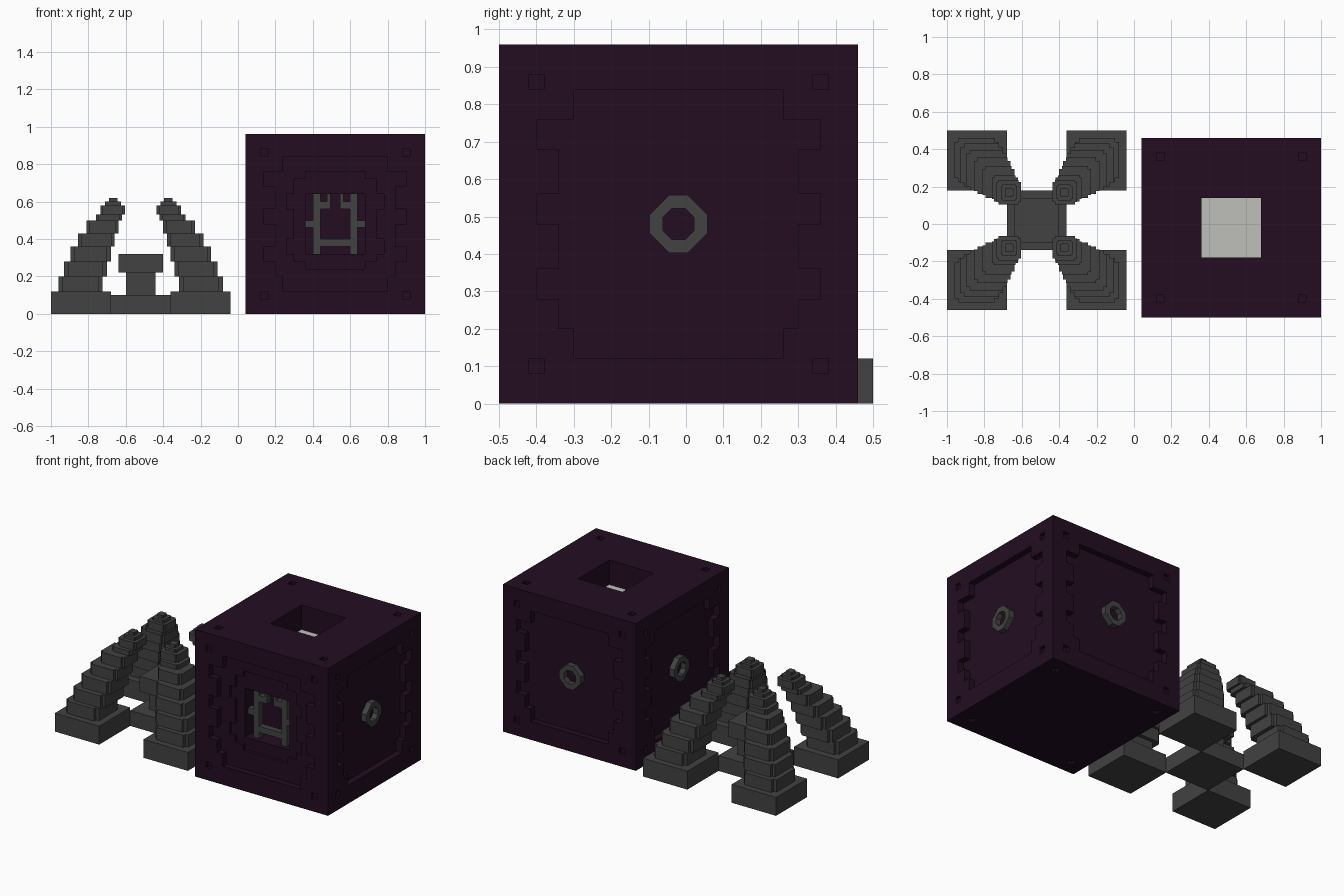
import bpy, bmesh, math
from mathutils import Matrix, Vector

old = bpy.data.objects.get("Cube")
if old:
    bpy.data.objects.remove(old, do_unlink=True)


def material(name, rgb):
    m = bpy.data.materials.new(name)
    m.use_nodes = True
    m.diffuse_color = (*rgb, 1)
    m.node_tree.nodes["Principled BSDF"].inputs["Base Color"].default_value = (*rgb, 1)
    return m


PURPLE = material("dark purple", (0.0168, 0.0040, 0.0155))
GREY = material("charcoal grey", (0.054, 0.054, 0.054))
PALE = material("pale grey", (0.52, 0.53, 0.50))


def finish(bm, name, mat):
    bmesh.ops.recalc_face_normals(bm, faces=bm.faces)
    me = bpy.data.meshes.new(name)
    bm.to_mesh(me)
    bm.free()
    me.materials.append(mat)
    ob = bpy.data.objects.new(name, me)
    bpy.context.collection.objects.link(ob)
    return ob


def prism(bm, pts, w0, w1, mat=Matrix()):
    """Extrude a (u, v) outline from w0 to w1 and place it with a matrix."""
    a = [bm.verts.new(mat @ Vector((u, v, w0))) for u, v in pts]
    b = [bm.verts.new(mat @ Vector((u, v, w1))) for u, v in pts]
    bm.faces.new(a)
    bm.faces.new(b)
    for i in range(len(pts)):
        j = (i + 1) % len(pts)
        bm.faces.new((a[i], a[j], b[j], b[i]))


def rect(u0, u1, v0, v1):
    return [(u0, v0), (u1, v0), (u1, v1), (u0, v1)]


def mirrored(half):
    return half + [(-u, v) for u, v in reversed(half)]


# ---- cube: six faces, each with u right, v up, w outward from the centre
H = 0.48
CENTRE = Matrix.Translation((0.52, -0.02, H))
FRONT = CENTRE @ Matrix.Rotation(math.pi / 2, 4, 'X')
SIDES = [CENTRE @ Matrix.Rotation(k * math.pi / 2, 4, 'Z')
         @ Matrix.Rotation(math.pi / 2, 4, 'X') for k in range(4)]
TOP = CENTRE
BOTTOM = CENTRE @ Matrix.Rotation(math.pi, 4, 'X')

PANEL = mirrored([(.28, .36), (.28, .28), (.38, .28), (.38, .20), (.32, .20),
                  (.32, .08), (.38, .08), (.38, 0), (.32, 0), (.32, -.12),
                  (.38, -.12), (.38, -.20), (.32, -.20), (.32, -.28),
                  (.28, -.28), (.28, -.36)])
INNER_PANEL = mirrored([(.16, .28), (.16, .24), (.22, .24), (.22, .16), (.26, .16),
                        (.26, .08), (.22, .08), (.22, -.08), (.26, -.08),
                        (.26, -.16), (.22, -.16), (.22, -.20), (.16, -.20),
                        (.16, -.24)])

bm = bmesh.new()
prism(bm, rect(-H, H, -H, H), -H, H, CENTRE)
cube = finish(bm, "cube_body", PURPLE)


def carve(bm):
    cutter = finish(bm, "cutter", PURPLE)
    cutter.hide_render = True
    mod = cube.modifiers.new("carve", 'BOOLEAN')
    mod.operation = 'DIFFERENCE'
    mod.solver = 'EXACT'
    mod.object = cutter
    bpy.context.view_layer.objects.active = cube
    bpy.ops.object.modifier_apply(modifier=mod.name)
    bpy.data.objects.remove(cutter, do_unlink=True)


# recessed side panels, corner rivet holes and the top shaft
bm = bmesh.new()
for face in SIDES:
    prism(bm, PANEL, H - .04, H + .05, face)
for face in SIDES + [TOP, BOTTOM]:
    for su in (-1, 1):
        for sv in (-1, 1):
            u, v = su * .38, sv * .38
            prism(bm, rect(u - .02, u + .02, v - .02, v + .02), H - .02, H + .05, face)
prism(bm, rect(-.16, .16, -.16, .16), H - .165, H + .05, TOP)
carve(bm)

# second tier of the front panel, then the front opening
bm = bmesh.new()
prism(bm, INNER_PANEL, H - .06, H + .05, FRONT)
carve(bm)
bm = bmesh.new()
prism(bm, rect(-.16, .16, -.16, .16), H - .16, H + .05, FRONT)
carve(bm)

# pale plate at the bottom of the top shaft
bm = bmesh.new()
prism(bm, rect(-.16, .16, -.16, .16), H - .166, H - .16, TOP)
finish(bm, "shaft_floor", PALE)

# emblem standing in the front opening
bm = bmesh.new()
for s in (-1, 1):
    for u0, u1, v0, v1 in ((.08, .12, -.16, .16), (.12, .16, -.02, .02),
                           (.04, .08, .08, .12), (.025, .043, .08, .16)):
        prism(bm, rect(s * u0, s * u1, v0, v1), H - .13, H - .09, FRONT)
prism(bm, rect(-.08, .08, -.12, -.08), H - .13, H - .09, FRONT)
finish(bm, "front_emblem", GREY)


# octagonal rings on the other three sides
def octagon(r, flat):
    q = [(flat, r), (r, flat), (r, -flat), (flat, -r)]
    return mirrored(q)


def ring(name, face):
    bm = bmesh.new()
    loops = [[bm.verts.new(face @ Vector((u, v, w))) for u, v in pts]
             for pts, w in ((octagon(.078, .024), H - .045), (octagon(.078, .024), H - .004),
                            (octagon(.042, .018), H - .004), (octagon(.042, .018), H - .045))]
    for k in range(4):
        a, b = loops[k], loops[(k + 1) % 4]
        for i in range(8):
            j = (i + 1) % 8
            bm.faces.new((a[i], a[j], b[j], b[i]))
    finish(bm, name, GREY)


for name, face in zip(("left_ring", "back_ring", "right_ring"), SIDES[1:]):
    ring(name, face)

# ---- clawed stand: base, column and cap
STAND = Matrix.Translation((-0.52, 0.02, 0))
bm = bmesh.new()
prism(bm, rect(-.16, .16, -.16, .16), 0, .10, STAND)
finish(bm, "stand_base", GREY)
bm = bmesh.new()
prism(bm, rect(-.08, .08, -.08, .08), .10, .22, STAND)
finish(bm, "stand_column", GREY)
bm = bmesh.new()
prism(bm, rect(-.12, .12, -.12, .12), .22, .32, STAND)
finish(bm, "stand_cap", GREY)


def notched(a, b, n):
    """Square from a to b on both axes with its corners notched by n."""
    return [(a + n, a), (b - n, a), (b - n, a + n), (b, a + n), (b, b - n), (b - n, b - n),
            (b - n, b), (a + n, b), (a + n, b - n), (a, b - n), (a, a + n), (a + n, a + n)]


# claws: stacked blocks leaning in to the middle (inner, outer, bottom, top)
STEPS = [(.205, .44, .12, .20), (.18, .41, .20, .28), (.16, .375, .28, .36),
         (.14, .335, .36, .43), (.12, .29, .43, .50), (.10, .24, .50, .53),
         (.085, .215, .53, .58), (.105, .19, .58, .60), (.125, .17, .60, .62)]
for sx, xname in ((-1, "right"), (1, "left")):
    for sy, yname in ((-1, "front"), (1, "back")):
        place = STAND @ Matrix.Diagonal((sx, sy, 1, 1))
        bm = bmesh.new()
        prism(bm, rect(.16, .48, .16, .48), 0, .12, place)
        finish(bm, f"{yname}_{xname}_foot", GREY)
        bm = bmesh.new()
        for a, b, z0, z1 in STEPS:
            prism(bm, notched(a, b, (b - a) * .09), z0, z1, place)
        finish(bm, f"{yname}_{xname}_claw", GREY)
